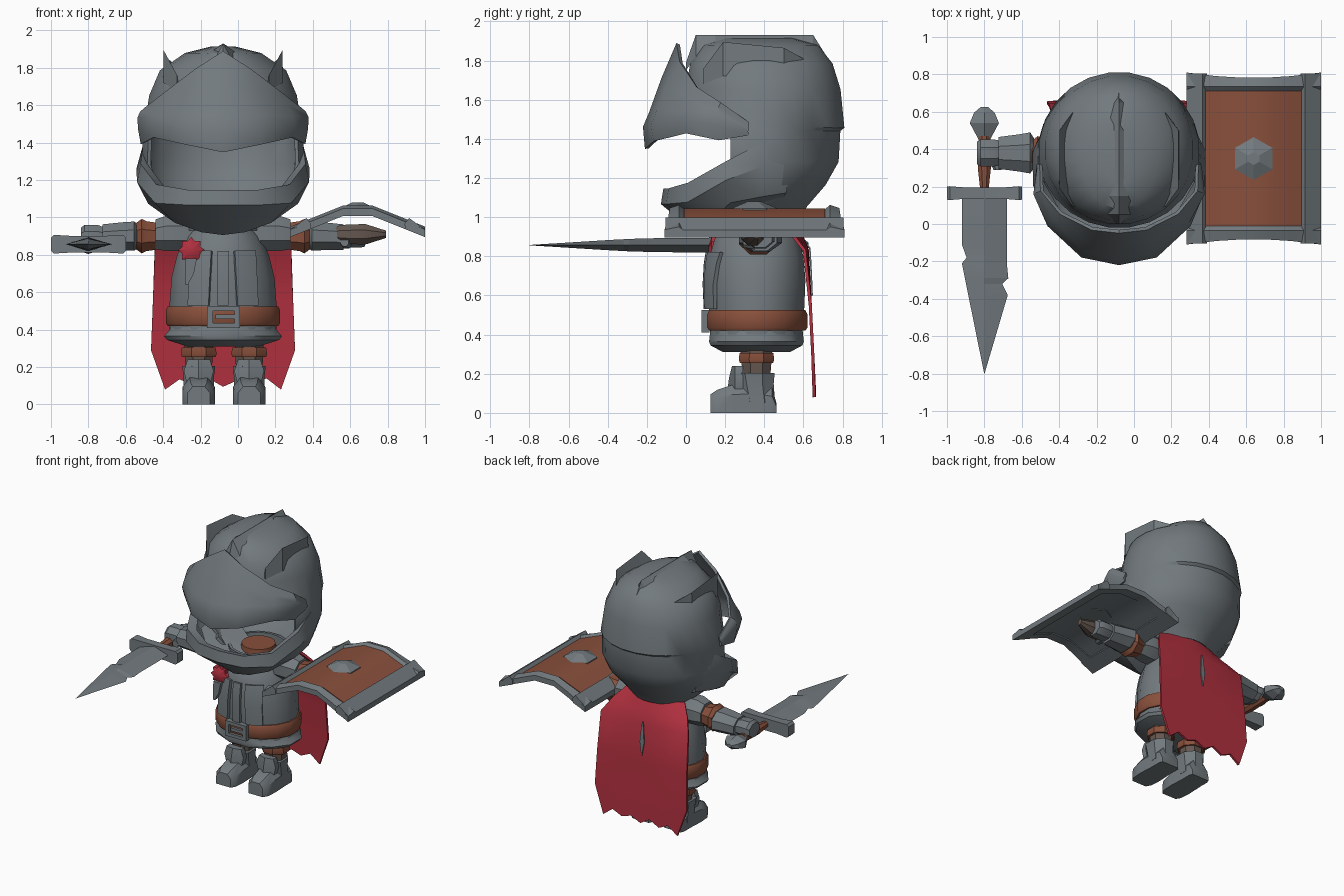
import bpy, bmesh
from math import sin, cos, pi, radians, sqrt

if "Cube" in bpy.data.objects:
    bpy.data.objects.remove(bpy.data.objects["Cube"], do_unlink=True)

CX, CY = -0.08, 0.36          # body axis


def material(name, rgb):
    m = bpy.data.materials.new(name)
    m.use_nodes = True
    m.diffuse_color = (*rgb, 1)
    m.node_tree.nodes["Principled BSDF"].inputs["Base Color"].default_value = (*rgb, 1)
    return m


STEEL = material("steel_grey", (0.17, 0.195, 0.21))
LEATHER = material("brown_leather", (0.25, 0.08, 0.045))
RED = material("red_cloth", (0.44, 0.03, 0.05))
CLOTH = material("taupe_cloth", (0.13, 0.095, 0.08))


def loft(name, rings, mat, closed=True, caps=True, thick=0, skip=None, angle=35):
    """Skin a list of point rings; optional thickness and face removal."""
    bm = bmesh.new()
    vs = [[bm.verts.new(p) for p in r] for r in rings]
    n = len(rings[0])
    for a, b in zip(vs, vs[1:]):
        for i in range(n if closed else n - 1):
            j = (i + 1) % n
            bm.faces.new((a[i], a[j], b[j], b[i]))
    if closed and caps:
        bm.faces.new(vs[0])
        bm.faces.new(vs[-1])
    if skip:
        gone = [f for f in bm.faces if skip(f.calc_center_median())]
        bmesh.ops.delete(bm, geom=gone, context='FACES')
    bmesh.ops.recalc_face_normals(bm, faces=bm.faces[:])
    me = bpy.data.meshes.new(name)
    bm.to_mesh(me)
    bm.free()
    ob = bpy.data.objects.new(name, me)
    bpy.context.collection.objects.link(ob)
    me.materials.append(mat)
    bpy.ops.object.select_all(action='DESELECT')
    ob.select_set(True)
    bpy.context.view_layer.objects.active = ob
    if thick:
        mod = ob.modifiers.new("thickness", 'SOLIDIFY')
        mod.thickness, mod.offset = thick, 0
        bpy.ops.object.modifier_apply(modifier=mod.name)
    bpy.ops.object.shade_smooth_by_angle(angle=radians(angle))


def ring(axis, t, a, b, ra, rb, n):
    k = 1 / cos(pi / n)
    pts = []
    for i in range(n):
        w = 2 * pi * (i + 0.5) / n
        u, v = a + ra * k * cos(w), b + rb * k * sin(w)
        pts.append({'x': (t, u, v), 'y': (u, t, v), 'z': (u, v, t)}[axis])
    return pts


def tube(name, axis, stations, mat, n=8, **kw):
    """Stations are (position, centre a, centre b, radius a, radius b)."""
    loft(name, [ring(axis, *s, n) for s in stations], mat, **kw)


def body(name, stations, mat, n=16, **kw):
    tube(name, 'z', [(z, CX, CY, rx, ry) for z, rx, ry in stations], mat, n, **kw)


def box(name, x0, x1, y0, y1, z0, z1, mat):
    loft(name, [[(x0, y0, z), (x1, y0, z), (x1, y1, z), (x0, y1, z)] for z in (z0, z1)], mat)


def band(name, columns, mat, thick):
    """Wrap mirrored columns (angle from front, [(radius, z)...]) around the head."""
    both = [(-a, c) for a, c in reversed(columns) if a] + columns
    rings = [[(CX + r * sin(radians(a)), 0.37 - r * cos(radians(a)), z) for r, z in c]
             for a, c in both]
    loft(name, rings, mat, closed=False, thick=thick)


# Helmet: skull with a rear overlap step and an open face
skull = [(1.905, .37, .06, .17), (1.87, .38, .2, .29), (1.78, .385, .33, .355),
         (1.65, .395, .385, .385), (1.46, .40, .415, .40), (1.445, .385, .418, .395),
         (1.285, .38, .425, .39), (1.17, .37, .395, .335), (1.06, .36, .3, .25),
         (0.99, .36, .22, .21)]
tube("helmet_skull", 'z', [(z, CX, y, rx, ry) for z, y, rx, ry in skull], STEEL, 24,
     thick=.02, skip=lambda c: c.y < .22 and 1.0 < c.z < 1.44 or c.z < 1.0)
band("helmet_jaw", [
    (0, [(.42, 1.12), (.48, 1.14), (.49, 1.07), (.30, .915), (.1, .99)]),
    (22, [(.43, 1.12), (.49, 1.14), (.50, 1.07), (.31, .93), (.1, .99)]),
    (45, [(.44, 1.15), (.50, 1.17), (.505, 1.08), (.36, .98), (.1, .99)]),
    (70, [(.43, 1.27), (.465, 1.28), (.48, 1.19), (.42, 1.08), (.1, .99)]),
    (92, [(.422, 1.36), (.428, 1.37), (.455, 1.26), (.395, 1.11), (.1, .99)]),
    (112, [(.42, 1.36), (.42, 1.37), (.418, 1.27), (.375, 1.13), (.1, .99)])], STEEL, .018)
band("helmet_visor", [
    (0, [(.41, 1.885), (.485, 1.71), (.55, 1.53), (.58, 1.46), (.57, 1.35)]),
    (20, [(.42, 1.79), (.49, 1.67), (.545, 1.54), (.575, 1.47), (.56, 1.39)]),
    (45, [(.44, 1.66), (.48, 1.6), (.515, 1.54), (.53, 1.49), (.515, 1.43)]),
    (65, [(.455, 1.58), (.48, 1.56), (.495, 1.53), (.49, 1.47), (.475, 1.395)]),
    (83, [(.42, 1.48), (.425, 1.46), (.43, 1.45), (.435, 1.44), (.425, 1.42)])], STEEL, .02)


# Helmet crest and lifted side fins, sunk into the skull
def fin(name, stations):
    rings = [[(CX + inner, y, zb), (CX + top, y, zt), (CX + outer, y, zb)]
             for y, inner, top, outer, zt, zb in stations]
    loft(name, rings, STEEL, angle=15)


fin("helmet_crest", [(0, -.01, 0, .01, 1.79, 1.75), (.05, -.06, 0, .06, 1.93, 1.82),
                     (.15, -.085, 0, .085, 1.93, 1.87), (.5, -.085, 0, .085, 1.93, 1.88),
                     (.65, -.05, 0, .05, 1.93, 1.84), (.75, -.005, 0, .005, 1.77, 1.7)])
for s, side in ((-1, "right"), (1, "left")):
    fin(side + "_helmet_fin", [(y, s * a, s * b, s * c, zt, zb) for y, a, b, c, zt, zb in
                               ((.09, .235, .245, .25, 1.76, 1.68), (.19, .24, .318, .32, 1.895, 1.72),
                                (.5, .24, .318, .32, 1.865, 1.75), (.6, .235, .245, .25, 1.81, 1.7))])

# Torso, neck, belt and skirt
TORSO = [(.40, .285, .235), (.55, .285, .245), (.68, .275, .25), (.80, .245, .24),
         (.90, .20, .21), (.96, .15, .16)]
body("torso", TORSO, STEEL)
body("neck", [(.93, .125, .125), (1.03, .115, .115)], LEATHER)
body("collar", [(.93, .19, .19), (1.02, .2, .19)], STEEL, thick=.02, caps=False)
body("belt", [(.42, .295, .25), (.435, .305, .26), (.505, .305, .26), (.525, .295, .25)], LEATHER)
body("skirt", [(.43, .275, .235), (.40, .285, .238), (.365, .315, .242), (.345, .30, .235),
               (.31, .19, .17)], STEEL, 12)


# Chest panels that follow the torso front
def front_y(x, z):
    for (z0, a0, b0), (z1, a1, b1) in zip(TORSO, TORSO[1:]):
        if z0 <= z <= z1:
            t = (z - z0) / (z1 - z0)
            rx, ry = a0 + (a1 - a0) * t, b0 + (b1 - b0) * t
            return CY - ry * sqrt(1 - (x / rx) ** 2) - .015


for name, xa, xb, xc in (("chest_pleat", -.03, .03, 0), ("right_coat_flap", -.17, -.06, -.015),
                         ("left_coat_flap", .06, .17, .015)):
    rows = [[(CX + x + xc * k, front_y(x, z), z) for x in (xa, (xa + xb) / 2, xb)]
            for z, k in ((.53, 1), (.66, .6), (.76, .2), (.82, 0))]
    loft(name, rows, STEEL, closed=False, thick=.022)

# Buckle
for name, x0, x1, z0, z1 in (("top", -.165, .01, .5, .525), ("bottom", -.165, .01, .41, .435),
                             ("right", -.165, -.135, .435, .5), ("left", -.02, .01, .435, .5),
                             ("prong", -.12, -.02, .457, .48)):
    box("buckle_" + name, x0, x1, .08, .12, z0, z1, STEEL)

# Rosette with a hanging ribbon
star = [(r * cos(pi * i / 8), r * sin(pi * i / 8)) for i, r in enumerate([.07, .052] * 8)]
loft("rosette", [[(-.25 + k * x, y, .825 + k * z) for x, z in star]
                 for y, k in ((.115, .4), (.13, 1), (.2, 1))], RED)
loft("rosette_ribbon", [[(x - w, .105, z), (x + w, .105, z), (x + w, .16, z), (x - w, .16, z)]
                        for x, w, z in ((-.25, .03, .78), (-.26, .024, .7), (-.275, .006, .64))], STEEL)

# Legs and arms
for s, side in ((-1, "right"), (1, "left")):
    lx = CX + .005 + s * .135
    tube(side + "_leg", 'z', [(.18, lx, CY, .07, .07), (.36, lx, CY, .08, .085)], CLOTH)
    tube(side + "_knee_strap", 'z', [(.255, lx, CY, .09, .085), (.27, lx, CY, .096, .09),
                                     (.305, lx, CY, .09, .087)], LEATHER)
    tube(side + "_boot_shaft", 'z', [(.05, lx, .365, .082, .09), (.15, lx, .35, .082, .098),
                                     (.205, lx, .345, .088, .108)], STEEL)
    loft(side + "_shin_plate", [[(lx - w, .29, z), (lx - w, .25, z), (lx, y, z), (lx + w, .25, z),
                                 (lx + w, .29, z)] for z, w, y in
                                ((.1, .06, .21), (.18, .08, .22), (.24, .06, .235))], STEEL)
    loft(side + "_boot_foot", [[(lx - w, y, 0), (lx + w, y, 0), (lx + w, y, h * .65), (lx + w * .55, y, h),
                                (lx - w * .55, y, h), (lx - w, y, h * .65)] for y, w, h in
                               ((.125, .06, .095), (.16, .08, .118), (.24, .086, .145),
                                (.36, .08, .15), (.44, .08, .13), (.462, .07, .05))], STEEL)

    def arm(name, stations, mat):
        tube(f"{side}_{name}", 'x', [(CX + s * d, y, z, ry, rz) for d, y, z, ry, rz in stations], mat)

    arm("sleeve", [(.12, .37, .9, .08, .07), (.2, .37, .915, .1, .095), (.3, .37, .915, .1, .095),
                   (.36, .37, .91, .085, .08)], STEEL)
    arm("arm_strap", [(.34, .37, .9, .07, .07), (.41, .37, .9, .085, .08), (.435, .37, .9, .1, .092),
                      (.465, .37, .9, .075, .07)], LEATHER)
    arm("forearm", [(.45, .38, .9, .07, .06), (.475, .38, .9, .11, .078), (.53, .38, .9, .1, .075),
                    (.645, .38, .895, .085, .068)], STEEL)
    arm("hand", [(.63, .38, .895, .065, .05), (.67, .38, .9, .072, .06), (.74, .38, .9, .072, .06),
                 (.76, .38, .895, .06, .05)], STEEL)
    tube(side + "_thumb", 'y', [(.29, CX + s * .65, .87, .022, .025),
                                (.35, CX + s * .66, .87, .035, .035)], STEEL)

# Sword: nicked blade, guard, grip and pommel
SX, SZ = -.80, .857
blade = [(.15, .12, .12, .038), (-.11, .12, .12, .036), (-.18, .095, .12, .035),
         (-.21, .12, .12, .034), (-.29, .104, .128, .032), (-.32, .098, .095, .03),
         (-.38, .086, .125, .027), (-.80, .001, .001, .001)]
loft("sword_blade", [[(SX - l, y, SZ), (SX, y, SZ + h), (SX + r, y, SZ), (SX, y, SZ - h)]
                     for y, l, r, h in blade], STEEL, angle=10)
tube("sword_guard", 'x', [(SX + d, .165, SZ, w, h) for d, w, h in
                          ((-.2, .035, .035), (-.185, .037, .05), (-.1, .03, .045), (.1, .03, .045),
                           (.185, .037, .05), (.2, .035, .035))], STEEL, 4)
tube("sword_grip", 'y', [(y, SX, SZ, r, r) for y, r in ((.18, .022), (.3, .035), (.47, .03))], LEATHER)
tube("sword_pommel", 'y', [(y, SX, SZ, r, r * .58) for y, r in
                           ((.45, .03), (.54, .078), (.595, .055), (.625, .02))], STEEL, 6, angle=15)

# Shield: folded plate, leather face, rim bars, boss and grip
HX, HY = .64, .35
DS = (-.36, -.2, -.08, .08, .2, .36)


def bow(d):
    return 1.025 - .4 * max(0, abs(d) - .08)


def rim_y(d):
    return .46 - .028 * (1 - (d / .36) ** 2)


def sheet(name, half, y0, y1, lift, thick, mat):
    xs = [max(-half, min(half, d)) for d in DS]
    loft(name, [[(HX + d, HY + y, bow(d) + lift) for y in (y0, y1)] for d in xs],
         mat, closed=False, thick=thick, angle=25)


sheet("shield_plate", .34, -.42, .42, 0, .02, STEEL)
sheet("shield_face", .255, -.36, .36, .016, .009, LEATHER)
for s, a, b in ((-1, "front", "right"), (1, "back", "left")):
    loft(f"shield_{a}_rim", [[(HX + d, HY + s * y, bow(d) + h) for y, h in
                              ((rim_y(d), -.018), (rim_y(d), .022), (.385, .038), (.355, .01), (.36, -.018))]
                             for d in DS], STEEL, angle=25)
    loft(f"shield_{b}_rim", [[(HX + s * d, HY + y, bow(d) + h) for d, h in
                              ((.36, -.018), (.36, .022), (.275, .05), (.25, .01), (.255, -.018))]
                             for y in (-.455, 0, .455)], STEEL, angle=15)
tube("shield_boss", 'z', [(z, HX, HY, r, r) for z, r in ((1.01, .1), (1.045, .1), (1.08, .03))],
     STEEL, 6, angle=15)
tube("shield_grip", 'x', [(x, y, .91, r, r) for x, y, r in
                          ((.51, .33, .03), (.55, .33, .05), (.68, .34, .055), (.79, .36, .02))], CLOTH)

# Cape with a ragged hem and a tear
hem = (.08, .135, .1, .14, .095, .13, .105, .14, .08)
rows = []
for z, w, y, sag in ((1.0, .24, .55, .08), (.92, .31, .585, .05), (.83, .365, .62, .015),
                     (.55, .375, .635, 0), (.29, .385, .648, 0), (None, .31, .655, 0)):
    rows.append([(CX + w * (i - 4) / 4, y - sag * ((i - 4) / 4) ** 2, hem[i] if z is None else z)
                 for i in range(9)])
loft("cape", rows, RED, closed=False, thick=.016)
loft("cape_tear", [[(CX - w, y, z), (CX + w, y, z)] for z, w, y in
                   ((.60, .002, .644), (.7, .018, .64), (.82, .008, .634), (.85, .002, .63))],
     STEEL, closed=False, thick=.008)
